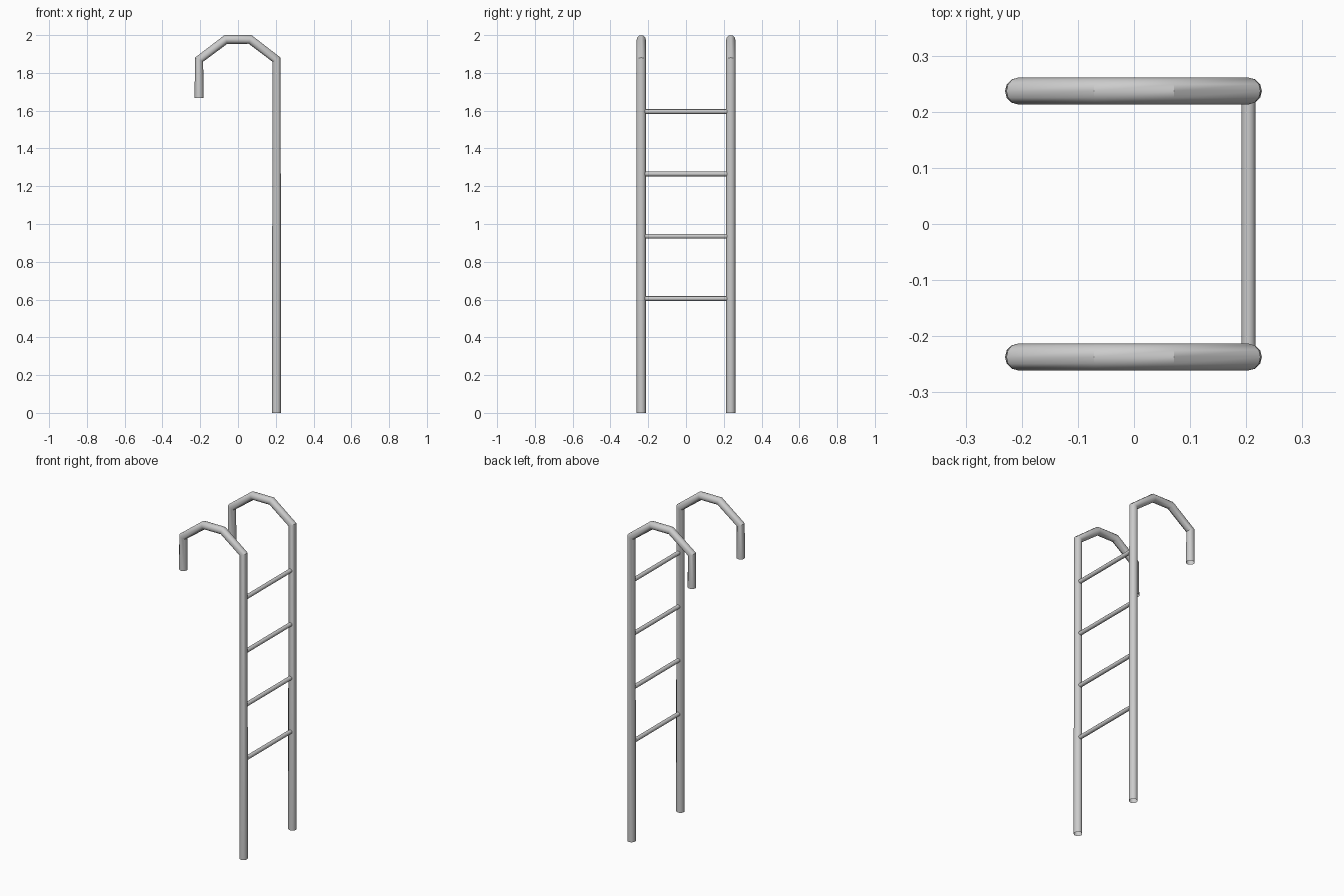
import bpy
import math

if "Cube" in bpy.data.objects:
    bpy.data.objects.remove(bpy.data.objects["Cube"])


def tube(name, points, radius):
    """Sweep a 12-sided open pipe along straight segments."""
    curve = bpy.data.curves.new(name, 'CURVE')
    curve.dimensions = '3D'
    curve.bevel_depth = radius
    curve.bevel_resolution = 4
    spline = curve.splines.new('POLY')
    spline.points.add(len(points) - 1)
    for p, co in zip(spline.points, points):
        p.co = (*co, 1)
    spline.use_smooth = True
    obj = bpy.data.objects.new(name, curve)
    bpy.context.collection.objects.link(obj)
    bpy.ops.object.select_all(action='DESELECT')
    obj.select_set(True)
    bpy.context.view_layer.objects.active = obj
    bpy.ops.object.convert(target='MESH')
    obj = bpy.context.view_layer.objects.active
    bpy.ops.object.shade_smooth_by_angle(angle=math.radians(35))
    return obj


# Side rails with hooked tops
profile = [(0.204, 0), (0.204, 1.87), (0.064, 1.977),
           (-0.064, 1.977), (-0.206, 1.87), (-0.206, 1.667)]
for side, y in (("left", -0.237), ("right", 0.237)):
    tube(f"{side}_rail", [(x, y, z) for x, z in profile], 0.024)

# Rungs between the rails
for i in range(4):
    z = 0.605 + 0.33 * i
    tube(f"rung_{i + 1}", [(0.204, -0.222, z), (0.204, 0.222, z)], 0.0125)
